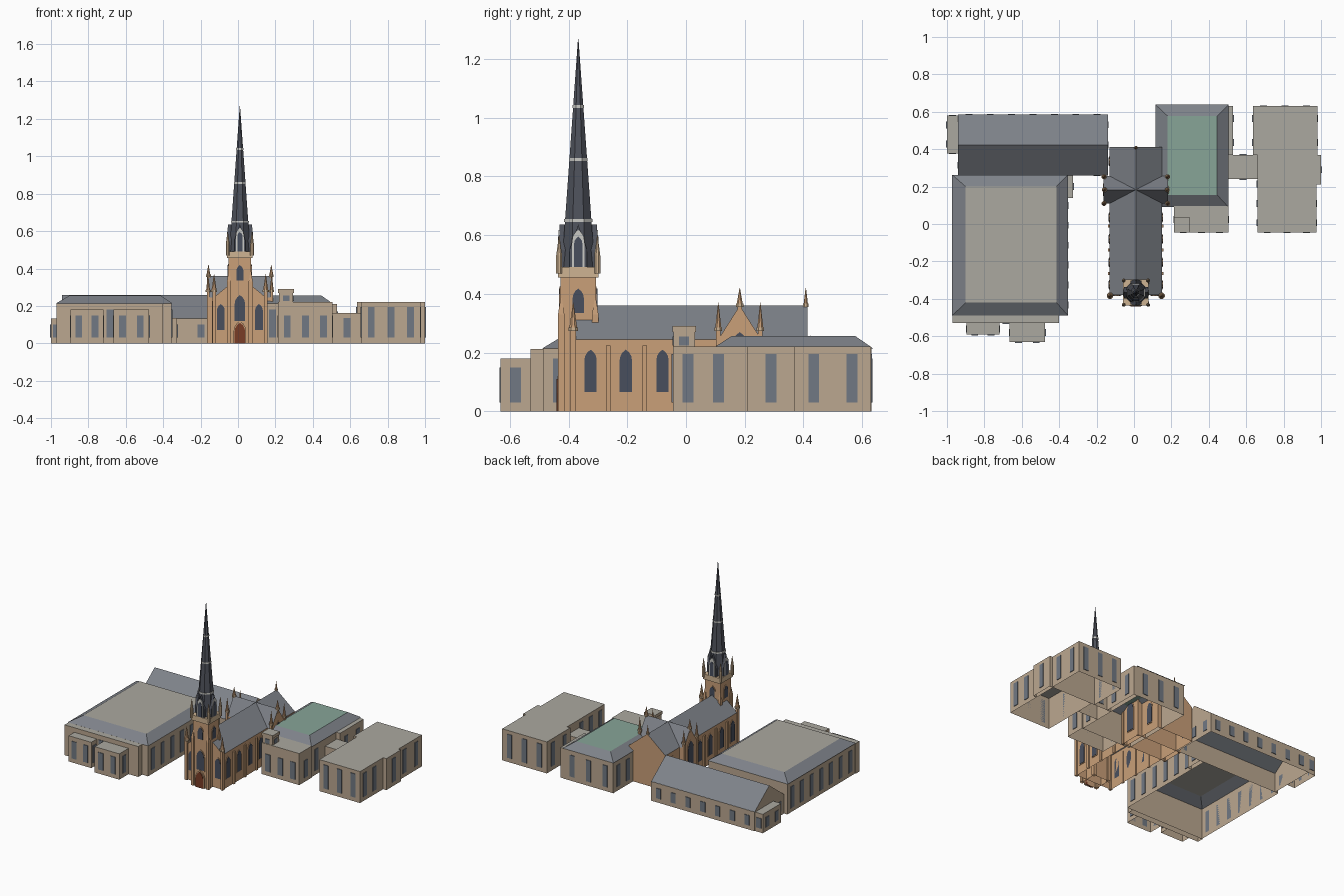
import bpy, bmesh
from math import pi, cos, sin
from mathutils import Matrix, Vector

if "Cube" in bpy.data.objects:
    bpy.data.objects.remove(bpy.data.objects["Cube"])


def mat(name, r, g, b):
    m = bpy.data.materials.new(name)
    m.diffuse_color = tuple((c / 255) ** 2.2 for c in (r, g, b)) + (1,)
    m.use_nodes = True
    m.node_tree.nodes["Principled BSDF"].inputs["Base Color"].default_value = m.diffuse_color
    return m


BEIGE = mat("beige_wall", 186, 166, 143)
STONE = mat("sandstone", 200, 158, 120)
TRIM = mat("pale_trim", 205, 178, 145)
BAND = mat("spire_band", 200, 200, 195)
SLATE = mat("slate", 125, 129, 136)
SPIRE = mat("dark_slate", 80, 83, 92)
FLAT = mat("flat_roof", 170, 167, 158)
GREEN = mat("copper_roof", 134, 163, 150)
GLASS = mat("glass", 112, 120, 130)
LEAD = mat("leaded_glass", 74, 80, 94)
DOOR = mat("door", 120, 62, 42)


def mesh(name, verts, faces, mats, idx=None, M=Matrix()):
    me = bpy.data.meshes.new(name)
    me.from_pydata([M @ Vector(v) for v in verts], [], faces)
    for m in mats:
        me.materials.append(m)
    for i, p in enumerate(me.polygons):
        p.material_index = idx[i] if idx else 0
    bm = bmesh.new()
    bm.from_mesh(me)
    bmesh.ops.recalc_face_normals(bm, faces=bm.faces)
    bm.to_mesh(me)
    bm.free()
    ob = bpy.data.objects.new(name, me)
    bpy.context.collection.objects.link(ob)
    return ob


def place(x, y, z=0, deg=0):
    return Matrix.Translation((x, y, z)) @ Matrix.Rotation(deg * pi / 180, 4, 'Z')


SIDES = [(0, 1, 5, 4), (1, 2, 6, 5), (2, 3, 7, 6), (3, 0, 4, 7)]


def rect(x0, x1, y0, y1, z):
    return [(x0, y0, z), (x1, y0, z), (x1, y1, z), (x0, y1, z)]


def box(name, x0, x1, y0, y1, z0, z1, wall, top=None):
    """Open-bottomed block with its own roof colour"""
    return mesh(name, rect(x0, x1, y0, y1, z0) + rect(x0, x1, y0, y1, z1),
                SIDES + [(4, 5, 6, 7)], [wall, top or wall], [0, 0, 0, 0, 1])


def prism(name, prof, depth, M, m):
    """Profile (u, z) extruded outward along local -y"""
    n = len(prof)
    v = [(u, -depth, z) for u, z in prof] + [(u, 0, z) for u, z in prof]
    f = [tuple(range(n)), tuple(range(2 * n - 1, n - 1, -1))]
    f += [(i, (i + 1) % n, n + (i + 1) % n, n + i) for i in range(n)]
    return mesh(name, v, f, [m], None, M)


def arch(name, M, w, z0, z1, depth=.004, m=LEAD):
    s = z1 - w * 1.7
    right = [(w * cos(a) * 2 - w, s + (z1 - s) * sin(a) / sin(pi / 3))
             for a in (0, pi / 9, 2 * pi / 9)]
    prof = [(-w, z0), (w, z0)] + right + [(0, z1)] + [(-u, z) for u, z in reversed(right)]
    return prism(name, prof, depth, M, m)


def arch_window(name, M, w, z0, z1):
    arch(name + "_surround", M, w + .005, z0 - .005, z1 + .007, .003, STONE)
    arch(name, M, w, z0, z1, .005)


def gable(name, M, hw, y0, y1, z0, eave, ridge, wall, roof):
    """Gabled block, ridge along local y"""
    v = []
    for y in (y0, y1):
        v += [(-hw, y, z0), (hw, y, z0), (hw, y, eave), (0, y, ridge), (-hw, y, eave)]
    f = [(0, 1, 2, 3, 4), (5, 9, 8, 7, 6), (1, 6, 7, 2), (0, 4, 9, 5), (2, 7, 8, 3), (3, 8, 9, 4)]
    return mesh(name, v, f, [wall, roof], [0, 0, 0, 0, 1, 1], M)


def cone(name, x, y, z0, z1, r0, r1, m, n=8):
    v = []
    for r, z in ((r0, z0), (r1, z1)):
        v += [(r * cos(2 * pi * (i + .5) / n), r * sin(2 * pi * (i + .5) / n), z) for i in range(n)]
    f = [(i, (i + 1) % n, n + (i + 1) % n, n + i) for i in range(n)]
    f += [tuple(range(n))[::-1], tuple(range(n, 2 * n))]
    return mesh(name, v, f, [m], None, place(x, y))


def pinnacle(name, x, y, z0, z1, r=.01):
    zm = z1 - min(.09, (z1 - z0) * .65)
    cone(name + "_shaft", x, y, z0, zm, r, r, STONE, 4)
    cone(name + "_collar", x, y, zm - .006, zm + .006, r * 1.4, r * 1.4, TRIM)
    cone(name + "_tip", x, y, zm + .006, z1, r * 1.1, .0008, STONE)


# Plain blocks: x0, x1, y0, y1, height, height of windows
B = {
    "hall": (-.965, -.355, -.487, .26, .214, .18),
    "hall_front_strip": (-.97, -.40, -.53, -.487, .212, .18),
    "hall_porch_left": (-.895, -.72, -.592, -.53, .18, .15),
    "hall_porch_right": (-.665, -.475, -.632, -.53, .18, .15),
    "hall_link": (-.355, -.325, .14, .26, .135, .1),
    "long_wing": (-.94, -.14, .26, .585, .135, .1),
    "long_wing_annex": (-1, -.94, .378, .58, .132, .1),
    "green_block": (.12, .50, .095, .632, .216, .18),
    "front_annex": (.215, .505, -.045, .095, .22, .15),
    "side_strip": (.50, .53, .37, .63, .21, .17),
    "connector": (.505, .66, .24, .37, .163, .135),
    "east_block": (.66, .975, -.045, .37, .22, .195),
    "east_block_back": (.635, .98, .37, .63, .22, .195),
    "east_bay": (.975, 1, .21, .37, .22, .195),
    "nave": (-.13, .15, -.38, .415, .36, 0),
}
ROOFED = ("hall", "long_wing", "green_block")


def windows(name):
    """Evenly spaced panes, skipped where a neighbour covers the wall"""
    x0, x1, y0, y1, h, top = B[name]
    cx, cy = (x0 + x1) / 2, (y0 + y1) / 2
    for deg, px, py, L in ((0, cx, y0, x1 - x0), (90, x1, cy, y1 - y0),
                           (180, cx, y1, x1 - x0), (270, x0, cy, y1 - y0)):
        if L < .06:
            continue
        n = max(1, round(L / .11))
        for i in range(n):
            M = place(px, py, 0, deg) @ Matrix.Translation((L * ((i + .5) / n - .5), 0, 0))
            p = M @ Vector((0, -.01, 0))
            if any(k != name and b[0] - .02 < p.x < b[1] + .02 and b[2] - .005 < p.y < b[3] + .005
                   and b[4] > .12 for k, b in B.items()):
                continue
            w = .0185
            prism(name + "_window", [(-w, .03), (w, .03), (w, top), (-w, top)], .004, M, GLASS)


for k, b in B.items():
    if k == "nave":
        continue
    if k in ROOFED:
        ob = mesh(k + "_walls", rect(*b[:4], 0) + rect(*b[:4], b[4]), SIDES, [BEIGE])
    else:
        box(k, *b[:4], 0, b[4], BEIGE, FLAT)
    windows(k)

# Hipped roofs with flat decks
for name, e, d, top in (("hall_roof", (-.972, -.352, -.49, .263), (-.90, -.415, -.42, .20), FLAT),
                        ("green_roof", (.115, .505, .09, .638), (.18, .445, .155, .577), GREEN)):
    mesh(name, rect(*e, .214) + rect(*d, .256), SIDES + [(4, 5, 6, 7)],
         [SLATE, top], [0, 0, 0, 0, 1])
# Long wing roof and gable ends
gable("long_wing_roof", place(-.54, .4225, 0, 90), .163, -.4, .4, .13, .134, .258, BEIGE, SLATE)
# Stair turret on the front annex
box("stair_turret", .22, .295, -.042, .03, .2, .275, BEIGE, FLAT)
box("stair_turret_cap", .215, .30, -.046, .034, .27, .29, BEIGE, FLAT)
for deg, x, y in ((0, .2575, -.042), (90, .295, -.006)):
    prism("turret_window", [(-.017, .225), (.017, .225), (.017, .255), (-.017, .255)], .004,
          place(x, y, 0, deg), GLASS)

# Church nave and transept
CX, TY = .01, -.367
gable("nave", place(CX, 0), .14, -.38, .413, 0, .245, .36, STONE, SLATE)
gable("transept", place(CX, .183, 0, 90), .073, -.172, .172, 0, .245, .36, STONE, SLATE)
pinnacle("rear_gable_finial", CX, .408, .33, .42, .007)
for s, deg in ((1, 90), (-1, 270)):
    for y in (-.325, -.205, -.08, .035, .335):
        arch_window("nave_window", place(CX + s * .14, y, 0, deg), .021, .065, .21)
    arch_window("transept_window", place(CX + s * .172, .183, 0, deg), .028, .065, .27)
    pinnacle("transept_finial", CX + s * .168, .183, .33, .42)
    for y in (.110, .253):
        pinnacle("transept_pinnacle", CX + s * .17, y, 0, .37)
    for y in (-.265, -.14, -.012):
        xs = sorted((CX + s * .135, CX + s * .149))
        box("nave_buttress", *xs, y - .008, y + .008, 0, .225, STONE)
    # West front
    pinnacle("front_pinnacle", CX + s * .138, -.384, 0, .37, .013)
    arch_window("front_window", place(CX + s * .102, -.38), .021, .07, .21)

# Tower
box("tower", CX - .06, CX + .06, TY - .06, TY + .06, 0, .46, STONE)
for sx in (-1, 1):
    for sy in (-1, 1):
        x, y = CX + sx * .058, TY + sy * .058
        box("tower_buttress", x - .011, x + .011, y - .011, y + .011, 0, .33, STONE)
        cone("buttress_cap", x, y, .33, .39, .0155, .002, STONE, 4)
        cone("tower_pinnacle_shaft", x + sx * .007, y + sy * .007, .47, .53, .011, .011, TRIM)
        cone("tower_pinnacle_tip", x + sx * .007, y + sy * .007, .53, .6, .011, .001, TRIM)
box("tower_cornice", CX - .068, CX + .068, TY - .069, TY + .069, .455, .492, TRIM)
arch("door_surround", place(CX, TY - .06), .034, 0, .12, .011, STONE)
arch("door", place(CX, TY - .06), .028, 0, .11, .014, DOOR)
arch_window("tower_front_window", place(CX, TY - .06), .028, .12, .258)

# Octagonal spire with bands
cone("spire", CX, TY, .49, 1.268, .061, .001, SPIRE)
for z, r in ((.65, .052), (.857, .034), (1.038, .021)):
    cone("spire_band", CX, TY, z - .005, z + .005, r, r, BAND)
for i in range(4):
    M = place(CX, TY, 0, i * 90)
    O = M @ Matrix.Translation((0, -.06, 0))
    arch_window("belfry_window", O, .019, .335, .418)
    # Lucarne with pale arched frame
    gable("lucarne", M, .03, -.064, 0, .49, .55, .636, SPIRE, SPIRE)
    L = M @ Matrix.Translation((0, -.064, 0))
    arch("lucarne_frame", L, .021, .492, .618, .003, BAND)
    arch("lucarne_window", L, .014, .492, .595, .005)
